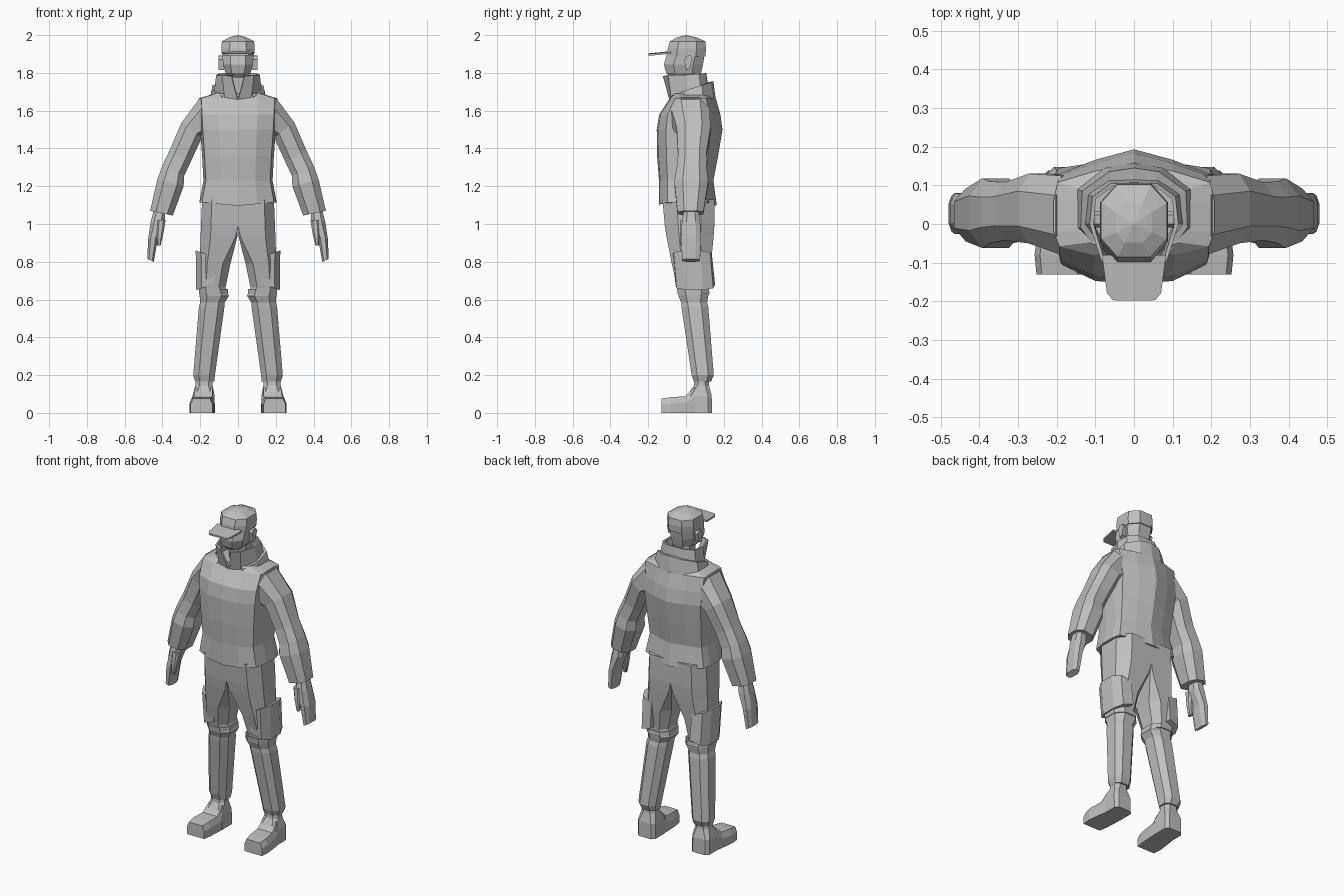
import bpy, bmesh

grey = bpy.data.materials.new("plain grey")
grey.diffuse_color = (0.52, 0.52, 0.52, 1)


def finish(name, bm, mirror=False, thick=0):
    bmesh.ops.remove_doubles(bm, verts=bm.verts, dist=0.0004)
    bmesh.ops.recalc_face_normals(bm, faces=bm.faces)
    me = bpy.data.meshes.new(name)
    bm.to_mesh(me)
    bm.free()
    me.materials.append(grey)
    ob = bpy.data.objects.new(name, me)
    bpy.context.collection.objects.link(ob)
    if mirror:
        ob.modifiers.new("mirror", 'MIRROR').use_clip = True
    if thick:
        s = ob.modifiers.new("thickness", 'SOLIDIFY')
        s.thickness = thick
        s.offset = -1
    return ob


def skin(name, rings, closed=True, mirror=False, thick=0, caps=True):
    """Join successive rings of points with quads."""
    bm = bmesh.new()
    rows = [[bm.verts.new(p) for p in r] for r in rings]
    n = len(rows[0])
    for a, b in zip(rows, rows[1:]):
        for i in range(n if closed else n - 1):
            j = (i + 1) % n
            bm.faces.new((a[i], a[j], b[j], b[i]))
    if closed and caps:
        bm.faces.new(rows[0])
        bm.faces.new(rows[-1])
    return finish(name, bm, mirror, thick)


def ring(x0, z0, x1, z1, y0, y1, ci=0.25, co=0.25):
    """Chamfered rectangle between an inner edge (x0,z0) and outer edge (x1,z1)."""
    uv = [(ci, 0), (1 - co, 0), (1, co), (1, 1 - co),
          (1 - co, 1), (ci, 1), (0, 1 - ci), (0, ci)]
    return [(x0 + u * (x1 - x0), y0 + v * (y1 - y0), z0 + u * (z1 - z0)) for u, v in uv]


def flat(x0, x1, y0, y1, z, ci=0.25, co=0.25):
    return ring(x0, z, x1, z, y0, y1, ci, co)


# Jacket body: ridged back, broad front
def body_ring(w, f, b, z, dip=0.0):
    h = [(0, -f, z - dip), (0.5 * w, -0.95 * f, z - dip / 2), (0.93 * w, -0.68 * f, z),
         (w, -0.02, z), (w, 0.06, z), (0.95 * w, 0.68 * b, z),
         (0.5 * w, 0.86 * b, z - dip / 2), (0, b, z - dip)]
    return h + [(-x, y, zz) for x, y, zz in h[-2:0:-1]]


skin("jacket_body", [body_ring(*r) for r in [
    (0.205, 0.143, 0.163, 1.115, 0.018), (0.183, 0.143, 0.145, 1.23),
    (0.190, 0.153, 0.170, 1.36), (0.200, 0.155, 0.193, 1.50),
    (0.205, 0.142, 0.182, 1.58), (0.208, 0.085, 0.158, 1.665),
    (0.125, 0.070, 0.125, 1.69)]])

# Sleeves with wide elbows
skin("sleeve", [ring(*r) for r in [
    (0.150, 1.46, 0.200, 1.67, -0.080, 0.125),
    (0.190, 1.46, 0.300, 1.535, -0.050, 0.130),
    (0.250, 1.33, 0.362, 1.39, -0.042, 0.108),
    (0.285, 1.255, 0.402, 1.305, -0.050, 0.110),
    (0.288, 1.20, 0.427, 1.235, -0.062, 0.118),
    (0.345, 1.045, 0.465, 1.07, -0.045, 0.092)]], mirror=True)

# Hands and thumbs
skin("hand", [ring(*r) for r in [
    (0.385, 1.08, 0.445, 1.08, -0.010, 0.065),
    (0.387, 1.01, 0.462, 1.01, -0.022, 0.075),
    (0.423, 0.93, 0.476, 0.92, -0.026, 0.080),
    (0.446, 0.80, 0.480, 0.815, -0.020, 0.074)]], mirror=True)
skin("thumb", [ring(*r) for r in [
    (0.383, 1.02, 0.430, 1.02, -0.028, 0.020),
    (0.395, 0.95, 0.432, 0.95, -0.032, 0.008),
    (0.410, 0.885, 0.428, 0.885, -0.030, -0.005)]], mirror=True)

# Trousers with creased knees and gathered ankles
skin("trouser_leg", [flat(*r) for r in [
    (0.000, 0.190, -0.125, 0.150, 1.13, 0.0, 0.27),
    (0.000, 0.196, -0.112, 0.150, 0.99, 0.0, 0.27),
    (0.004, 0.198, -0.103, 0.146, 0.93, 0.05, 0.27),
    (0.040, 0.203, -0.075, 0.132, 0.79),
    (0.066, 0.205, -0.046, 0.117, 0.665),
    (0.048, 0.203, -0.040, 0.118, 0.62),
    (0.070, 0.200, -0.026, 0.112, 0.585),
    (0.072, 0.207, -0.024, 0.118, 0.56),
    (0.122, 0.237, 0.030, 0.147, 0.20),
    (0.126, 0.226, 0.042, 0.132, 0.165)]], mirror=True)

# Knee bands
skin("knee_band", [flat(*r) for r in [
    (0.054, 0.207, -0.048, 0.122, 0.655),
    (0.052, 0.207, -0.044, 0.124, 0.63)]], mirror=True)

# Thigh pockets with slanted flaps
plan = [(0.125, -0.072), (0.195, -0.066), (0.224, -0.015), (0.224, 0.075),
        (0.200, 0.128), (0.135, 0.138)]
tilt = [0.035, 0.01, 0.0, 0.0, 0.01, 0.03]
skin("thigh_pocket", [
    [(x - 0.003, y + 0.016, 0.65 + t) for (x, y), t in zip(plan, tilt)],
    [(x, y, 0.86 - t) for (x, y), t in zip(plan, tilt)]], mirror=True)

# Boots: ankle plus a long toe
skin("boot_ankle", [flat(*r) for r in [
    (0.122, 0.240, 0.005, 0.138, 0.0, 0.15, 0.15),
    (0.124, 0.240, 0.005, 0.136, 0.09, 0.15, 0.15),
    (0.134, 0.226, 0.042, 0.122, 0.145),
    (0.136, 0.224, 0.045, 0.120, 0.19)]], mirror=True)


def boot_ring(x0, x1, y, h):
    return [(x0, y, 0), (x1, y, 0), (x1, y, 0.6 * h), (x1 - 0.014, y, h),
            (x0 + 0.012, y, h), (x0, y, 0.6 * h)]


skin("boot_toe", [boot_ring(*r) for r in [
    (0.136, 0.252, -0.131, 0.076), (0.128, 0.257, -0.08, 0.083),
    (0.124, 0.248, -0.005, 0.088), (0.124, 0.240, 0.045, 0.135),
    (0.126, 0.238, 0.11, 0.115)]], mirror=True)

# Standing collar, open in a V at the front
skin("collar", [
    [(0.002, -0.088, 1.655), (0.07, -0.078, 1.662), (0.130, 0.0, 1.68),
     (0.125, 0.08, 1.69), (0.065, 0.118, 1.70), (0, 0.122, 1.70)],
    [(0.035, -0.122, 1.782), (0.085, -0.095, 1.788), (0.115, 0.0, 1.79),
     (0.107, 0.07, 1.795), (0.06, 0.105, 1.80), (0, 0.107, 1.80)]],
    closed=False, mirror=True, thick=0.01)

# Folded hood lying around the back of the collar
skin("folded_hood", [
    [(0.08, -0.082, 1.655), (0.148, -0.01, 1.672), (0.148, 0.09, 1.672),
     (0.075, 0.145, 1.665), (0, 0.158, 1.655)],
    [(0.082, -0.084, 1.675), (0.138, -0.01, 1.705), (0.134, 0.085, 1.735),
     (0.065, 0.135, 1.75), (0, 0.145, 1.756)],
    [(0.075, -0.076, 1.675), (0.118, -0.005, 1.705), (0.115, 0.07, 1.73),
     (0.055, 0.11, 1.745), (0, 0.114, 1.75)]],
    closed=False, mirror=True)

# Neck and head
skin("neck", [flat(-0.055, 0.055, -0.03, 0.065, 1.63),
              flat(-0.058, 0.058, -0.04, 0.078, 1.80)])
skin("head", [flat(-w, w, a, b, z) for w, a, b, z in [
    (0.045, -0.080, 0.070, 1.775), (0.066, -0.105, 0.080, 1.80),
    (0.080, -0.117, 0.090, 1.845), (0.082, -0.100, 0.099, 1.90)]])

# Ears
skin("ear", [
    [(x, y * s + 0.012, z) for y, z in
     [(-0.012, 1.815), (0.008, 1.825), (0.022, 1.875), (0.012, 1.892), (-0.012, 1.89), (-0.022, 1.87)]]
    for x, s in [(0.075, 0.9), (0.104, 1.0)]], mirror=True)

# Cap crown and brim
skin("cap_crown", [flat(-w, w, a, b, z) for w, a, b, z in [
    (0.085, -0.100, 0.103, 1.888), (0.088, -0.096, 0.106, 1.93),
    (0.085, -0.085, 0.102, 1.967), (0.046, -0.048, 0.056, 1.988),
    (0.001, -0.001, 0.001, 2.0)]])
brim = [(0, -0.198), (0.055, -0.197), (0.070, -0.178), (0.083, -0.08), (0, -0.08)]


def brim_ring(lift):
    return [(x, y, 1.893 + lift + 0.1 * (y + 0.2) - 0.6 * x * x) for x, y in brim]


bm = bmesh.new()
bottom, top = [[bm.verts.new(p) for p in brim_ring(d)] for d in (0.0, 0.01)]
bm.faces.new(bottom)
bm.faces.new(top)
for i in range(4):
    bm.faces.new((bottom[i], bottom[i + 1], top[i + 1], top[i]))
finish("cap_brim", bm, mirror=True)
